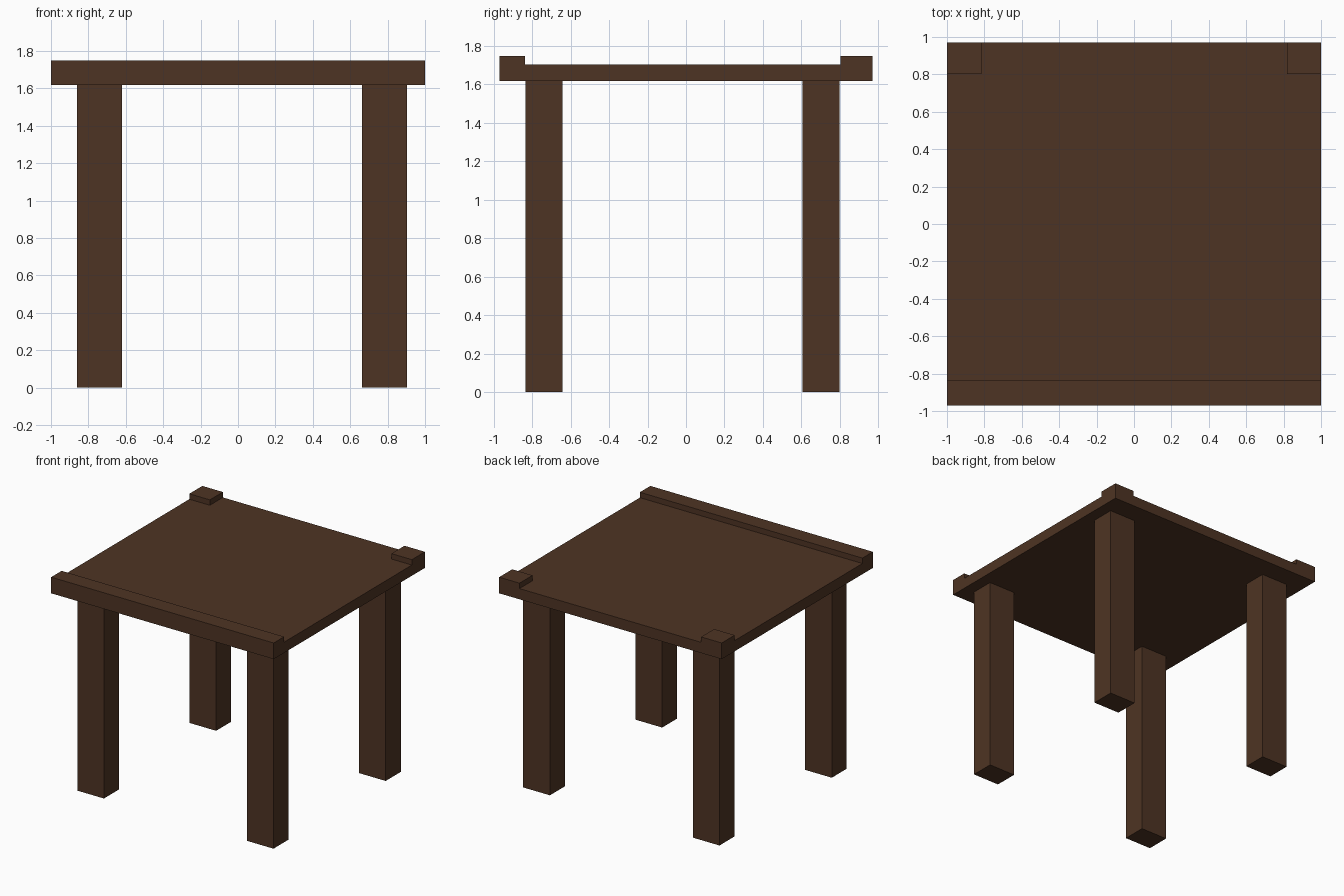
import bpy, bmesh
from mathutils import Vector

if "Cube" in bpy.data.objects:
    bpy.data.objects.remove(bpy.data.objects["Cube"])

wood = bpy.data.materials.new("dark brown wood")
wood.diffuse_color = (0.076, 0.034, 0.017, 1)
wood.use_nodes = True
wood.node_tree.nodes["Principled BSDF"].inputs["Base Color"].default_value = wood.diffuse_color


def box_bmesh(x0, x1, y0, y1, z0, z1):
    bm = bmesh.new()
    bmesh.ops.create_cube(bm, size=1)
    for v in bm.verts:
        v.co = Vector((x1 if v.co.x > 0 else x0,
                       y1 if v.co.y > 0 else y0,
                       z1 if v.co.z > 0 else z0))
    return bm


def finish(bm, name):
    bmesh.ops.recalc_face_normals(bm, faces=bm.faces)
    me = bpy.data.meshes.new(name)
    bm.to_mesh(me)
    bm.free()
    me.materials.append(wood)
    bpy.context.collection.objects.link(bpy.data.objects.new(name, me))


BASE, TOP, RIM = 1.617, 1.704, 1.748

# Table top: a slab with a raised front strip and two raised back corners
bm = box_bmesh(-1, 1, -0.97, 0.97, BASE, TOP)
for co, no in (((-0.815, 0, 0), (1, 0, 0)), ((0.817, 0, 0), (1, 0, 0)),
               ((0, -0.836, 0), (0, 1, 0)), ((0, 0.803, 0), (0, 1, 0))):
    bmesh.ops.bisect_plane(bm, geom=bm.verts[:] + bm.edges[:] + bm.faces[:],
                           plane_co=co, plane_no=no)
raised = []
for f in bm.faces:
    c = f.calc_center_median()
    if f.normal.z > 0.5 and (c.y < -0.84 or (c.y > 0.81 and abs(c.x) > 0.82)):
        raised.append(f)
new = bmesh.ops.extrude_face_region(bm, geom=raised)["geom"]
bmesh.ops.delete(bm, geom=raised, context="FACES_ONLY")
bmesh.ops.translate(bm, vec=(0, 0, RIM - TOP),
                    verts=[g for g in new if isinstance(g, bmesh.types.BMVert)])
bmesh.ops.dissolve_limit(bm, angle_limit=0.01, verts=bm.verts[:], edges=bm.edges[:])
finish(bm, "table_top")

# Four square legs
for side, x0, x1 in (("left", -0.86, -0.62), ("right", 0.664, 0.904)):
    for end, y0, y1 in (("front", -0.835, -0.643), ("back", 0.605, 0.798)):
        finish(box_bmesh(x0, x1, y0, y1, 0, BASE), f"{end}_{side}_leg")
